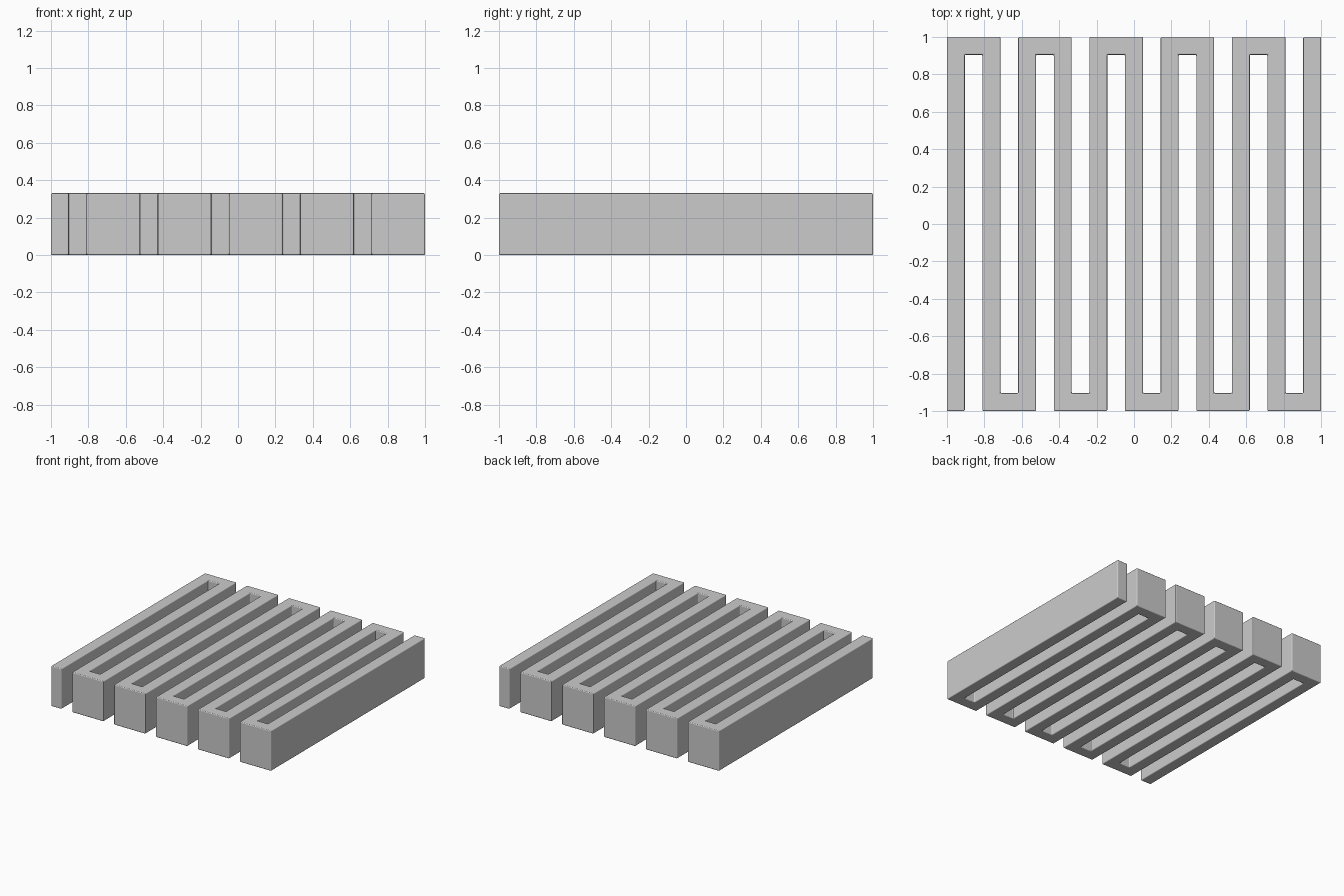
import bpy, bmesh
from mathutils import Vector

if "Cube" in bpy.data.objects:
    bpy.data.objects.remove(bpy.data.objects["Cube"])

LEGS = 11
W = 2 / (2 * LEGS - 1)      # bar width equals gap width
H = W / 2
HEIGHT = 0.33

# Centreline of the serpentine, starting at the front left
path = [Vector((-1 + H, -1, 0))]
for i in range(LEGS):
    x = -1 + H + 2 * W * i
    top, bottom = Vector((x, 1 - H, 0)), Vector((x, -1 + H, 0))
    leg = [bottom, top] if i % 2 == 0 else [top, bottom]
    path += leg[1:] if i == 0 else leg
path[-1].y = 1              # last leg ends flush at the back

# Ribbon of quads with mitred corners
dirs = [(b - a).normalized() for a, b in zip(path, path[1:])]
norms = [Vector((-d.y, d.x, 0)) for d in dirs]
bm = bmesh.new()
pairs = []
for i, p in enumerate(path):
    if i == 0 or i == len(path) - 1:
        off = norms[min(i, len(norms) - 1)] * H
    else:
        off = (norms[i - 1] + norms[i]) * H
    pairs.append((bm.verts.new(p + off), bm.verts.new(p - off)))
faces = [bm.faces.new((a[0], a[1], b[1], b[0])) for a, b in zip(pairs, pairs[1:])]

# Raise the ribbon into a solid bar
ext = bmesh.ops.extrude_face_region(bm, geom=faces, use_keep_orig=True)
for v in ext["geom"]:
    if isinstance(v, bmesh.types.BMVert):
        v.co.z += HEIGHT
bmesh.ops.recalc_face_normals(bm, faces=bm.faces[:])

mesh = bpy.data.meshes.new("serpentine_bar")
bm.to_mesh(mesh)
bm.free()
bar = bpy.data.objects.new("serpentine_bar", mesh)
bpy.context.collection.objects.link(bar)

# Small rounded edges
bevel = bar.modifiers.new("edge_rounding", "BEVEL")
bevel.width = 0.007
bevel.segments = 3
bevel.limit_method = "ANGLE"
bevel.harden_normals = True

bpy.context.view_layer.objects.active = bar
bar.select_set(True)
bpy.ops.object.shade_smooth_by_angle()
